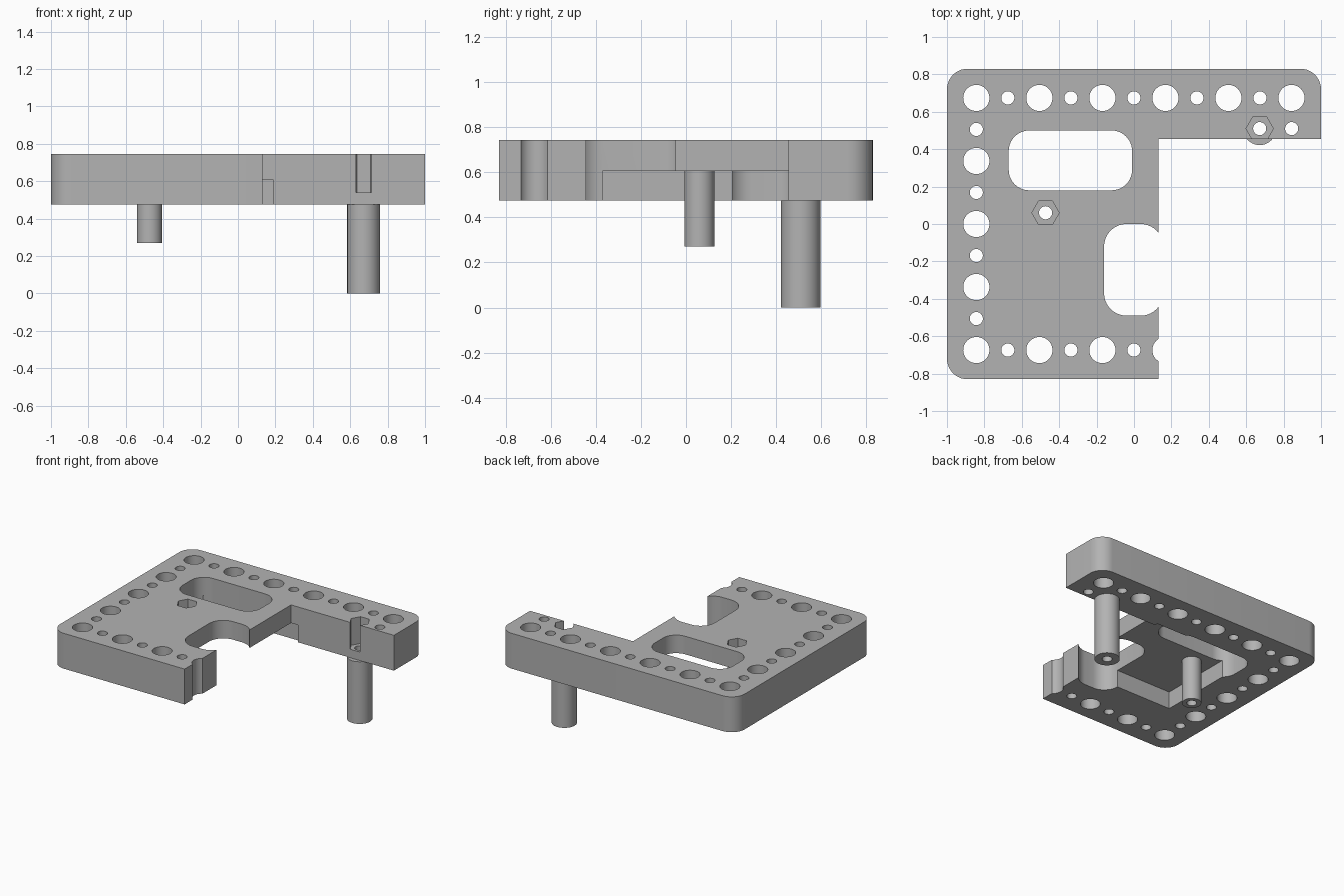
import bpy
import bmesh
from math import cos, sin, pi, radians

cube = bpy.data.objects.get("Cube")
if cube:
    bpy.data.objects.remove(cube, do_unlink=True)

grey = bpy.data.materials.new("light grey")
grey.use_nodes = True
grey.diffuse_color = (0.45, 0.45, 0.45, 1)
grey.node_tree.nodes["Principled BSDF"].inputs["Base Color"].default_value = (0.45, 0.45, 0.45, 1)

BOTTOM, TOP, RECESS = 0.475, 0.745, 0.607
PITCH = 0.1685
ROW_Y = 0.674
BOLT_R = 0.035


def prism(name, points, z0, z1):
    """Extrude a counter-clockwise outline from z0 to z1."""
    bm = bmesh.new()
    face = bm.faces.new([bm.verts.new((x, y, z0)) for x, y in points])
    result = bmesh.ops.extrude_face_region(bm, geom=[face])
    top = [v for v in result["geom"] if isinstance(v, bmesh.types.BMVert)]
    bmesh.ops.translate(bm, verts=top, vec=(0, 0, z1 - z0))
    bmesh.ops.recalc_face_normals(bm, faces=bm.faces)
    mesh = bpy.data.meshes.new(name)
    bm.to_mesh(mesh)
    bm.free()
    mesh.materials.append(grey)
    obj = bpy.data.objects.new(name, mesh)
    bpy.context.collection.objects.link(obj)
    return obj


def circle(x, y, r, sides=40):
    return [(x + r * cos(2 * pi * i / sides), y + r * sin(2 * pi * i / sides))
            for i in range(sides)]


def rounded_rect(x0, x1, y0, y1, r, steps=10):
    centres = [(x1 - r, y1 - r), (x0 + r, y1 - r), (x0 + r, y0 + r), (x1 - r, y0 + r)]
    return [(cx + r * cos(pi / 2 * (q + i / steps)), cy + r * sin(pi / 2 * (q + i / steps)))
            for q, (cx, cy) in enumerate(centres) for i in range(steps + 1)]


def box(x0, x1, y0, y1):
    return [(x0, y0), (x1, y0), (x1, y1), (x0, y1)]


def cut(obj, points, z0=-0.1, z1=1.0):
    """Subtract a prism and throw the cutter away."""
    cutter = prism("cutter", points, z0, z1)
    cutter.hide_render = True
    mod = obj.modifiers.new("cut", "BOOLEAN")
    mod.operation = "DIFFERENCE"
    mod.solver = "EXACT"
    mod.object = cutter
    bpy.context.view_layer.objects.active = obj
    bpy.ops.object.modifier_apply(modifier=mod.name)
    bpy.data.objects.remove(cutter, do_unlink=True)


# Plate with three rounded corners, cut down to an L shape
plate = prism("plate", rounded_rect(-1, 1, -0.83, 0.83, 0.11), BOTTOM, TOP)
cut(plate, box(0.13, 1.2, -1, 0.455))

# Recess under the plate, then the two rounded windows
cut(plate, box(-0.63, 0.19, -0.37, 0.48), 0.3, RECESS)
cut(plate, rounded_rect(-0.67, -0.01, 0.18, 0.5, 0.11))
cut(plate, rounded_rect(-0.16, 0.156, -0.49, 0, 0.12))

# Alternating large and small holes along the back, side and front edges
spots = {}
for i in range(11):
    spots[(i, 0)] = i
    if i < 9:
        spots[(0, i)] = i
    if i < 7:
        spots[(i, 8)] = i
for (col, row), i in spots.items():
    radius = BOLT_R if i % 2 else 0.07
    cut(plate, circle(-0.843 + col * PITCH, ROW_Y - row * PITCH, radius))
cut(plate, circle(0.843, 0.51, BOLT_R))

# Hollow posts with hexagonal nut pockets in the plate above them
parts = [plate]
for name, x, y, r, z0, z1, pocket in (
        ("short_post", -0.473, 0.06, 0.067, 0.27, RECESS, 0.63),
        ("tall_post", 0.672, 0.51, 0.088, 0, BOTTOM, 0.54)):
    post = prism(name, circle(x, y, r), z0, z1)
    for obj in (plate, post):
        cut(obj, circle(x, y, BOLT_R))
    cut(plate, circle(x, y, 0.073, 6), pocket)
    parts.append(post)

# Smooth the round walls, keep the edges sharp
bpy.ops.object.select_all(action="DESELECT")
for obj in parts:
    obj.select_set(True)
bpy.context.view_layer.objects.active = plate
bpy.ops.object.shade_smooth_by_angle(angle=radians(30))
